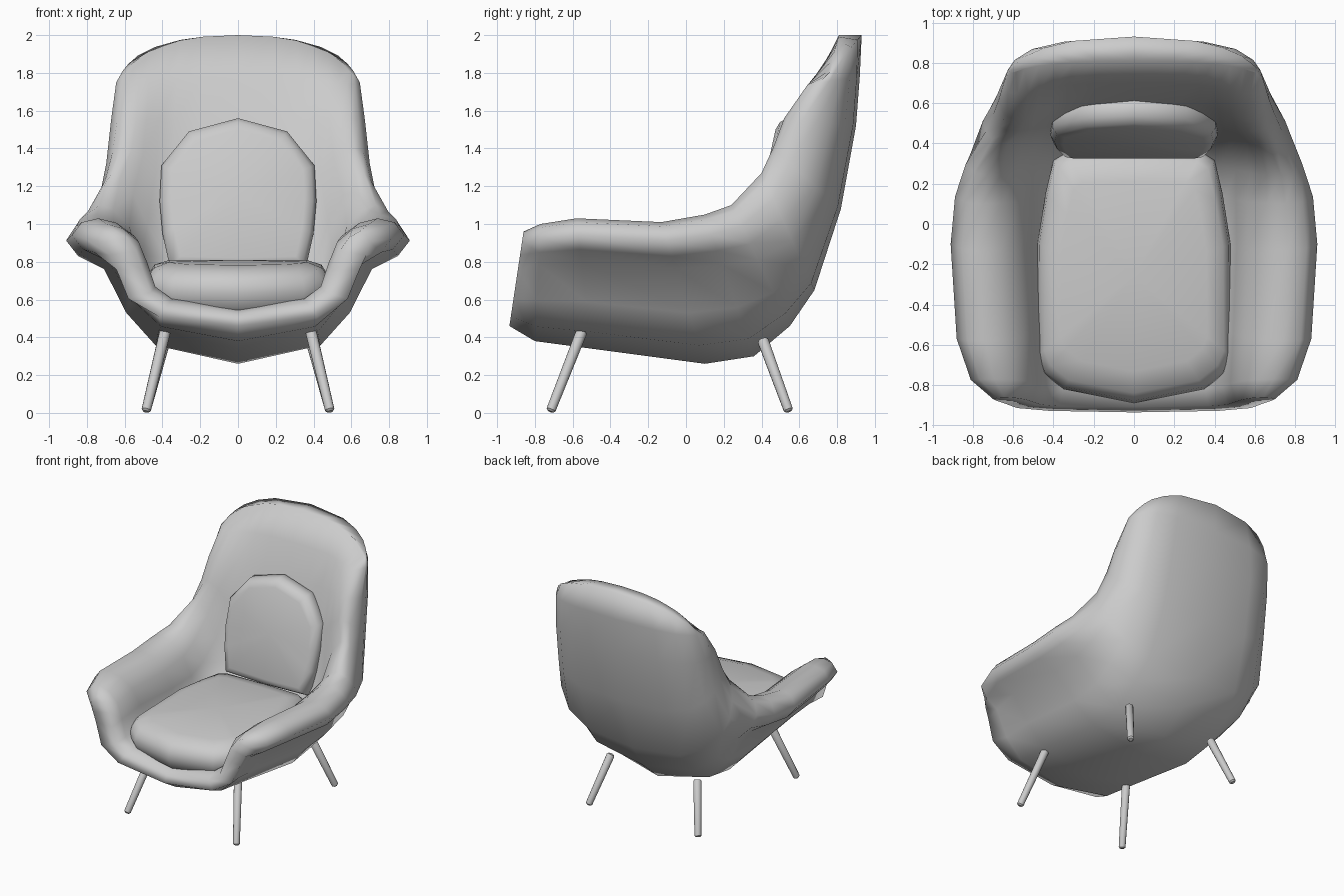
import bpy, bmesh, math
from mathutils import Vector

if "Cube" in bpy.data.objects:
    bpy.data.objects.remove(bpy.data.objects["Cube"], do_unlink=True)

fabric = bpy.data.materials.new("soft_grey")
fabric.use_nodes = True
grey = (0.6, 0.6, 0.6, 1)
fabric.diffuse_color = grey
fabric.node_tree.nodes["Principled BSDF"].inputs["Base Color"].default_value = grey


def finish(name, bm, sharp_angle):
    """Turn a bmesh into a smooth shaded, coloured object."""
    bmesh.ops.recalc_face_normals(bm, faces=bm.faces)
    mesh = bpy.data.meshes.new(name)
    bm.to_mesh(mesh)
    bm.free()
    mesh.materials.append(fabric)
    obj = bpy.data.objects.new(name, mesh)
    bpy.context.collection.objects.link(obj)
    bpy.ops.object.select_all(action='DESELECT')
    obj.select_set(True)
    bpy.context.view_layer.objects.active = obj
    bpy.ops.object.shade_smooth_by_angle(angle=math.radians(sharp_angle))
    return obj


def loft(bm, rings):
    """Join closed rings of equal length with quads and return their vertices."""
    rows = [[bm.verts.new(point) for point in ring] for ring in rings]
    count = len(rows[0])
    for low, high in zip(rows, rows[1:]):
        for i in range(count):
            j = (i + 1) % count
            bm.faces.new((low[i], low[j], high[j], high[i]))
    return rows


def mirrored(half):
    """Close a half outline whose first and last points lie on the centre plane."""
    return half + [Vector((-p.x, p.y, p.z)) for p in half[-2:0:-1]]


# Half cross-sections: (share of width, share of the way up to the rim),
# first along the inside up to the rim, then down the outside
LIP = [(0, 0), (.53, .12), (.66, .27), (.72, .54), (.77, .77), (.84, .93), (.92, 1),
       (.97, .97), (1, .89), (.97, .75), (.92, .6), (.83, .29), (.6, .1), (0, 0)]
ARM = [(0, 0), (.41, .12), (.51, .26), (.56, .54), (.62, .8), (.73, .95), (.84, 1),
       (.94, .97), (1, .87), (.93, .76), (.78, .67), (.65, .36), (.48, .13), (0, 0)]
WING = [(0, 0), (.3, .05), (.5, .18), (.64, .5), (.74, .8), (.83, .96), (.89, 1),
        (.94, .93), (.98, .78), (1, .6), (.96, .42), (.81, .2), (.54, .06), (0, 0)]
BACK = [(0, 0), (.3, .05), (.5, .18), (.62, .45), (.72, .8), (.8, .97), (.88, 1),
        (.95, .95), (1, .75), (.98, .55), (.93, .35), (.8, .16), (.55, .04), (0, 0)]
CROWN = [(0, 0), (.3, .04), (.5, .13), (.64, .26), (.78, .42), (.89, .65), (.96, .9),
         (1, 1), (1, .9), (.95, .72), (.87, .52), (.72, .3), (.5, .12), (0, 0)]
SHAPES = [LIP, ARM, WING, BACK, CROWN]
RIM_INDEX = 6

# Stations from front lip to crown:
# half width, shape blend, then (y, z) of rim, inner centre and outer centre
STATIONS = [
    (.70, 0, (-.86, .96), (-.91, .52), (-.935, .46)),
    (.81, .8, (-.77, 1.0), (-.82, .55), (-.80, .38)),
    (.88, 1, (-.58, 1.03), (-.5, .55), (-.5, .34)),
    (.91, 1, (-.13, 1.01), (-.1, .5), (.1, .26)),
    (.89, 1.1, (.1, 1.05), (.15, .48), (.36, .30)),
    (.845, 1.5, (.24, 1.10), (.3, .55), (.55, .46)),
    (.75, 2, (.40, 1.27), (.42, .72), (.68, .65)),
    (.7, 2.8, (.46, 1.4), (.5, 1.15), (.82, 1.08)),
    (.672, 3, (.52, 1.56), (.61, 1.54), (.9, 1.52)),
    (.645, 3.2, (.645, 1.74), (.7, 1.78), (.92, 1.78)),
    (.61, 4, (.75, 1.79), (.81, 2), (.93, 2)),
]


def station_ring(width, blend, rim, inner, outer):
    first = min(int(blend), len(SHAPES) - 2)
    mix = blend - first
    half = []
    for i, (a, b) in enumerate(zip(SHAPES[first], SHAPES[first + 1])):
        across, rise = Vector(a).lerp(Vector(b), mix)
        centre = Vector(inner if i <= RIM_INDEX else outer)
        y, z = centre.lerp(Vector(rim), rise)
        half.append(Vector((across * width, y, z)))
    return mirrored(half)


# Shell with arms and winged back, closed across both open edges
bm = bmesh.new()
rows = loft(bm, [station_ring(*station) for station in STATIONS])
last = len(ARM) - 1
for row in (rows[0], rows[-1]):
    for side in (1, -1):
        for i in range(RIM_INDEX):
            strip = (i, i + 1, last - i - 1, last - i)
            bm.faces.new([row[side * k] for k in strip])
finish("shell", bm, 100)


def cushion(name, outline, layers, place):
    """Stack scaled copies of an outline; layers are (scale, depth) pairs."""
    half = [Vector((x, v, 0)) for x, v in outline]
    ring = mirrored(half)
    middle = (half[0] + half[-1]) / 2
    bm = bmesh.new()
    rows = loft(bm, [[place(middle + (p - middle) * scale, depth) for p in ring]
                     for scale, depth in layers])
    for row, (scale, depth) in ((rows[0], layers[0]), (rows[-1], layers[-1])):
        tip = bm.verts.new(place(middle, depth))
        for i in range(len(row)):
            bm.faces.new((row[i - 1], row[i], tip))
    return finish(name, bm, 50)


# Seat cushion, thick and rounded, dipping toward the front edge
def place_seat(p, depth):
    droop = max(0, -.45 - p.y) * .1
    return Vector((p.x, p.y, depth - droop))


cushion("seat_cushion",
        [(0, -.89), (.35, -.82), (.45, -.74), (.485, -.66), (.48, -.1),
         (.44, .15), (.4, .32), (.34, .36), (0, .37)],
        [(.85, .54), (.95, .6), (1, .68), (.98, .74), (.92, .785), (.75, .81)],
        place_seat)


# Back cushion, leaning with the back
def place_back(p, depth):
    return Vector((p.x, .32 + (p.y - .8) * .22 + depth, p.y))


cushion("back_cushion",
        [(0, .76), (.36, .77), (.4, .95), (.415, 1.12), (.405, 1.31),
         (.26, 1.49), (0, 1.56)],
        [(.85, 0), (.95, .015), (1, .05), (1, .11), (.9, .16)],
        place_back)


# Splayed round legs with softened feet
def leg(name, top, foot):
    top, foot = Vector(top), Vector(foot)
    axis = (foot - top).normalized()
    turn = axis.to_track_quat('Z', 'Y')
    length = (foot - top).length
    bm = bmesh.new()
    rings = []
    for radius, along in ((.022, 0), (.03, .01), (.025, length - .01), (.015, length)):
        rings.append([top + turn @ Vector((radius * math.cos(a), radius * math.sin(a), along))
                      for a in (math.tau * k / 12 for k in range(12))])
    rows = loft(bm, rings)
    bm.faces.new(rows[0])
    bm.faces.new(rows[-1])
    finish(name, bm, 40)


for side, label in ((1, "left"), (-1, "right")):
    leg("front_leg_" + label, (side * .385, -.55, .435), (side * .488, -.718, .007))
    leg("back_leg_" + label, (side * .385, .405, .39), (side * .488, .545, .007))
